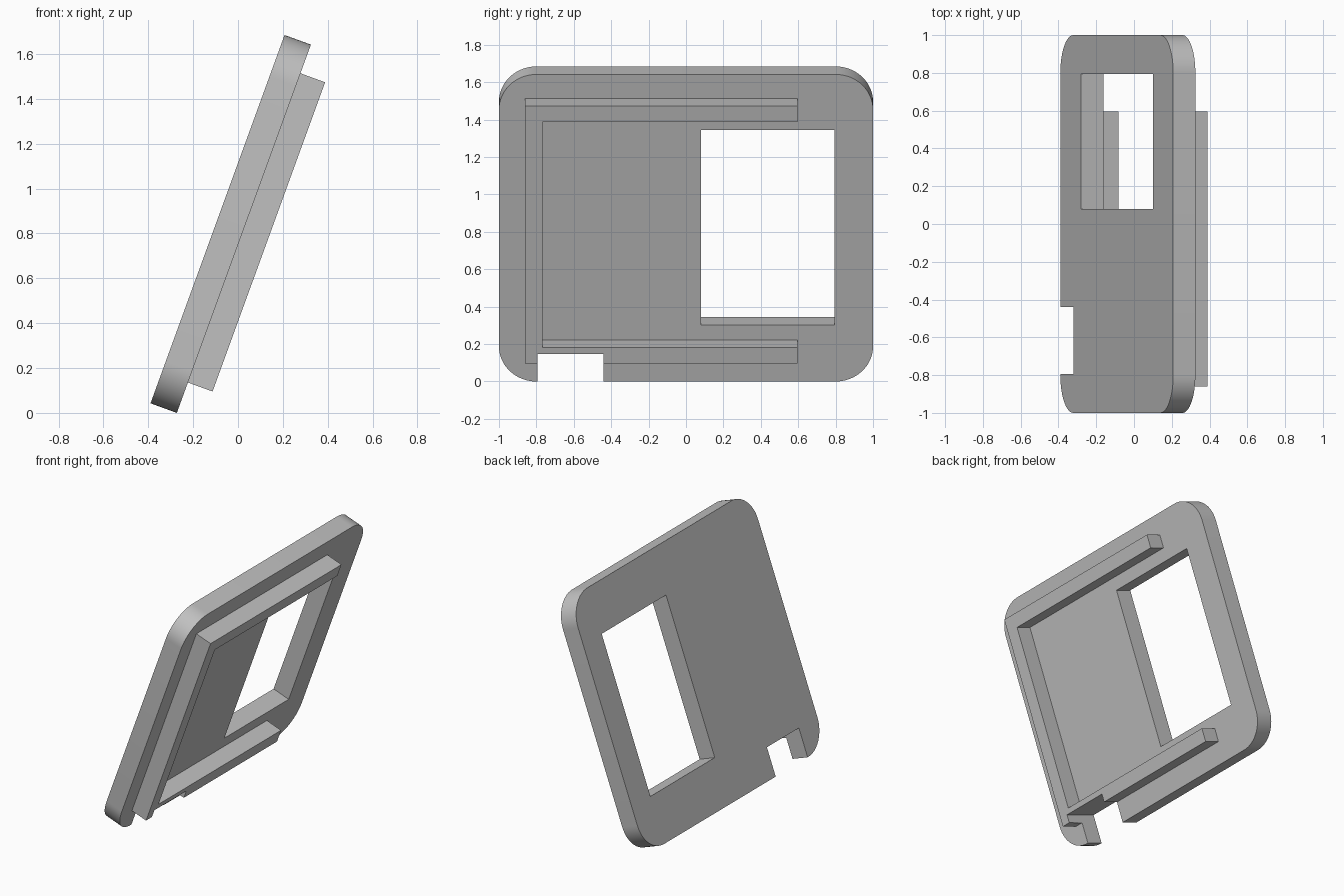
import bpy, bmesh
from math import sin, cos, pi, radians
from mathutils import Matrix, Vector

cube = bpy.data.objects.get("Cube")
if cube:
    bpy.data.objects.remove(cube)

TILT = radians(20)
THICK = 0.125          # panel thickness
RAIL = 0.117           # rail height above the panel
HEIGHT = 1.747         # panel height along the slope
RADIUS = 0.2           # corner radius

grey = bpy.data.materials.new("plain grey")
grey.use_nodes = True
colour = (0.53, 0.53, 0.53, 1)
grey.diffuse_color = colour
grey.node_tree.nodes["Principled BSDF"].inputs["Base Color"].default_value = colour

# Sloped frame: local x runs along y, local y up the slope, local z out of the face
across = Vector((0, 1, 0))
up = Vector((sin(TILT), 0, cos(TILT)))
out = across.cross(up)
corner = Vector((-0.39, 0, THICK * sin(TILT)))
frame = Matrix.Translation(corner) @ Matrix((across, up, out)).transposed().to_4x4()


def extrude_outline(name, loops, low, high):
    """Filled outline (extra loops become holes) extruded from low to high."""
    curve = bpy.data.curves.new(name, "CURVE")
    curve.dimensions = "2D"
    curve.fill_mode = "BOTH"
    curve.extrude = (high - low) / 2
    for loop in loops:
        spline = curve.splines.new("POLY")
        spline.points.add(len(loop) - 1)
        spline.use_cyclic_u = True
        for point, (x, y) in zip(spline.points, loop):
            point.co = (x, y, 0, 1)
    obj = bpy.data.objects.new(name, curve)
    bpy.context.collection.objects.link(obj)
    bpy.ops.object.select_all(action="DESELECT")
    obj.select_set(True)
    bpy.context.view_layer.objects.active = obj
    bpy.ops.object.convert(target="MESH")
    obj = bpy.context.object

    # Weld caps to walls and place the part on the slope
    bm = bmesh.new()
    bm.from_mesh(obj.data)
    bmesh.ops.remove_doubles(bm, verts=bm.verts, dist=0.0005)
    bmesh.ops.dissolve_limit(bm, angle_limit=0.01, verts=bm.verts, edges=bm.edges)
    bmesh.ops.recalc_face_normals(bm, faces=bm.faces)
    bm.transform(frame @ Matrix.Translation((0, 0, (low + high) / 2)))
    bm.to_mesh(obj.data)
    bm.free()
    obj.data.materials.clear()
    obj.data.materials.append(grey)
    bpy.ops.object.shade_smooth_by_angle(angle=radians(30))
    return obj


def arc(x, y, start, steps=16):
    angles = [start + pi / 2 * i / steps for i in range(steps + 1)]
    return [(x + RADIUS * cos(a), y + RADIUS * sin(a)) for a in angles]


def notch(base):
    """Cable notch cut upward from a lower edge."""
    return [(-0.795, base), (-0.795, 0.2), (-0.44, 0.2), (-0.44, base)]


# Rounded panel with a window and a notch in the lower edge
side, top = 1 - RADIUS, HEIGHT - RADIUS
outline = (arc(-side, RADIUS, pi) + notch(0) + arc(side, RADIUS, 1.5 * pi)
           + arc(side, top, 0) + arc(-side, top, pi / 2))
window = [(0.08, 0.322), (0.795, 0.322), (0.795, 1.431), (0.08, 1.431)]
extrude_outline("panel", [outline, window], 0, THICK)

# C-shaped raised rail, notched along with the panel
left, right, bottom, upper, width = -0.86, 0.595, 0.144, 1.611, 0.093
rail = [(left, bottom)] + notch(bottom) + [
    (right, bottom), (right, bottom + width),
    (left + width, bottom + width), (left + width, upper - width),
    (right, upper - width), (right, upper), (left, upper)]
extrude_outline("raised_rail", [rail], THICK, THICK + RAIL)
